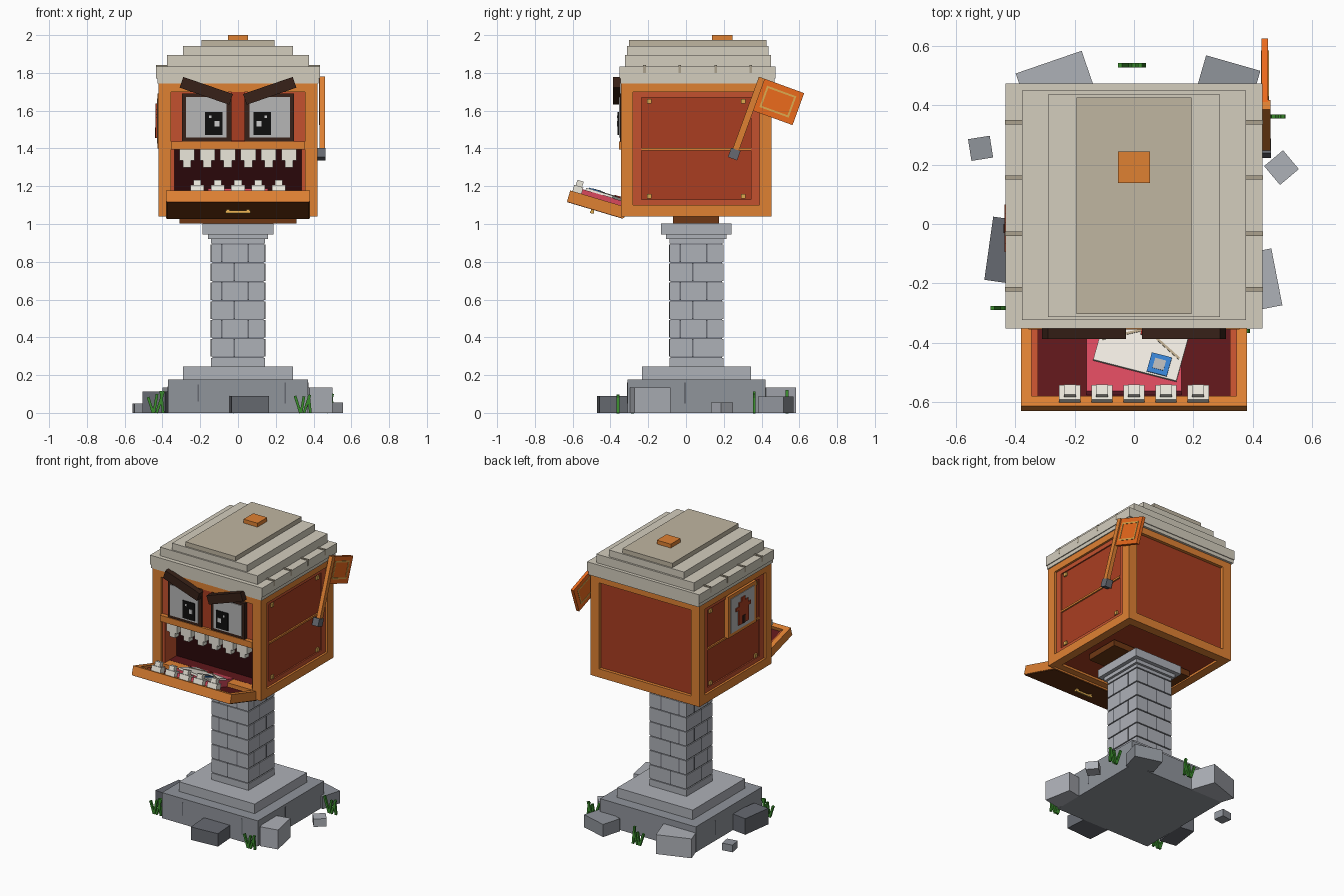
import bpy, bmesh, random
from math import radians
from mathutils import Matrix, Vector

random.seed(4)
HEX = dict(orange="DE8036", red="A84026", rim="C25232", dark_red="5E1D20", maroon="2E1012",
           brown="3A261E", wood="6E3A1A", flag="EC6A22", gold="DDA850", stone="ACAFB6",
           stone_mid="8F939A", stone_dark="666970", mortar="6C6F76", roof="D2CCBC", roof_top="BEB4A0",
           seam="A9A08C", tooth="EAE6DA", eye="B4B4B4", black="161616", white="F2F2F0",
           tongue="D84A5E", paper="EFEAE0", blue="3A80D0", grass="3C8A30", seal="C03028", tan="B8A68A")
MATS = {}


def mat(key):
    if key not in MATS:
        lin = [(int(HEX[key][i:i + 2], 16) / 255) ** 2.2 for i in (0, 2, 4)]
        MATS[key] = bpy.data.materials.new(key)
        MATS[key].diffuse_color = (*lin, 1)
    return MATS[key]


def part(name, color, boxes, M=Matrix(), mirror=False):
    """One object made of boxes given as (x0, x1, y0, y1, z0, z1), optionally mirrored in x."""
    bm = bmesh.new()
    for s in ((1, -1) if mirror else (1,)):
        F = Matrix.Diagonal((s, 1, 1, 1)) @ M
        for x0, x1, y0, y1, z0, z1 in boxes:
            T = Matrix.Translation(((x0 + x1) / 2, (y0 + y1) / 2, (z0 + z1) / 2))
            bmesh.ops.create_cube(bm, size=1, matrix=F @ T @ Matrix.Diagonal((x1 - x0, y1 - y0, z1 - z0, 1)))
    bmesh.ops.recalc_face_normals(bm, faces=bm.faces)
    me = bpy.data.meshes.new(name)
    bm.to_mesh(me)
    bm.free()
    me.materials.append(mat(color))
    ob = bpy.data.objects.new(name, me)
    bpy.context.collection.objects.link(ob)
    return ob


def place(x, y, z, angle=0, axis='Z'):
    return Matrix.Translation((x, y, z)) @ Matrix.Rotation(radians(angle), 4, axis)


def slab(hx, hy, z0, z1, cy=0.055):
    return (-hx, hx, cy - hy, cy + hy, z0, z1)


# Stepped stone base
part("base_slab", "stone_mid", [slab(.37, .365, 0, .178)])
part("base_step", "stone", [slab(.292, .288, .178, .245)])
part("base_cracks", "stone_dark", [(-.215, -.207, -.312, -.3, .06, .15), (.245, .253, -.312, -.3, .05, .16),
                                   (.36, .372, -.01, 0, .05, .16), (-.372, -.36, .2, .21, .04, .14)])

# Brick pillar: mortar core, brick courses, staggered vertical joints
part("pillar_core", "mortar", [slab(.136, .136, .24, .945)])
courses = [slab(.143, .143, .245, .291)]
joints = []
for i in range(7):
    z0 = .298 + i * .1
    z1 = min(z0 + .093, .925)
    courses.append(slab(.143, .143, z0, z1))
    for o in ((-.085, .055) if i % 2 else (-.02,)):
        joints.append((o - .004, o + .004, -.0895, .1995, z0, z1))
        joints.append((-.1445, .1445, .055 + o - .004, .055 + o + .004, z0, z1))
courses.pop()
joints = [j for j in joints if j[4] < .88]
courses.append(slab(.143, .143, .898, .925))
part("pillar_bricks", "stone", courses)
part("pillar_joints", "mortar", joints)
part("pillar_capital", "stone", [slab(.16, .16, .92, .945), slab(.187, .187, .945, 1.003)])
part("mounting_plate", "wood", [(-.31, .31, -.07, .175, 1.003, 1.045)])

# Loose rocks around the base: x, y, turn, width, depth, height
rocks = [(-.26, .465, 19, .235, .17, .135, "stone"), (.315, .475, -16, .19, .14, .088, "stone_mid"),
         (-.43, -.09, -8, .12, .215, .112, "stone_dark"), (.42, -.19, 11, .125, .195, .135, "stone"),
         (.06, -.385, 4, .2, .16, .09, "stone_dark"), (-.517, .255, 9, .074, .074, .05, "stone_mid"),
         (.497, .19, 40, .083, .083, .055, "stone")]
for i, (x, y, a, w, d, h, c) in enumerate(rocks):
    part(f"rock_{i + 1}", c, [(-w / 2, w / 2, -d / 2, d / 2, 0, h)], place(x, y, 0, a))

# Grass tufts of leaning blades
for i, (x, y) in enumerate([(.35, -.36), (-.43, -.283), (.47, .362), (0, .535)]):
    for j, lean in enumerate((-18, 10, 18, -6)):
        h = random.uniform(.085, .125)
        part(f"grass_{i + 1}_{j + 1}", "grass", [(-.007, .007, -.007, .007, 0, h)],
             place(x + (j - 1.5) * .02 - lean * .0006, y, 0, lean, 'Y'))

# Box frame: corner posts and rails
X, Y0, Y1, Z0, Z1 = .42, -.345, .452, 1.04, 1.745
part("frame_posts", "orange", [(.355, X, Y0, -.28, Z0, Z1), (.355, X, .388, Y1, Z0, Z1)], mirror=True)
part("frame_rails", "orange", [(.36, X, -.28, .388, Z0, 1.1), (.36, X, -.28, .388, 1.7, Z1)], mirror=True)
part("frame_cross_rails", "orange", [(-.355, .355, .39, Y1, Z0, 1.1), (-.355, .355, .39, Y1, 1.7, Z1),
                                     (-.355, .355, Y0, -.28, 1.7, Z1), (-.355, .355, Y0, -.28, Z0, 1.1)])

# Wall panels with lighter rims, floor, and inside of the mouth
part("side_panels", "red", [(.35, .396, -.28, .39, 1.08, 1.72)], mirror=True)
part("side_rims", "rim", [(.38, .405, -.28, -.235, 1.1, 1.7), (.38, .405, .343, .388, 1.1, 1.7),
                          (.38, .405, -.235, .343, 1.1, 1.13), (.38, .405, -.235, .343, 1.67, 1.7)], mirror=True)
part("side_strips", "orange", [(.39, .406, -.235, .343, 1.39, 1.403)], mirror=True)
part("side_rivets", "gold", [(.39, .407, y - .012, y + .012, z - .012, z + .012)
                             for y in (-.195, .303) for z in (1.148, 1.65)], mirror=True)
part("back_panel", "red", [(-.36, .36, .38, .43, 1.08, 1.72)])
part("floor_panel", "red", [(-.36, .36, -.28, .39, 1.055, 1.095)])
part("mouth_back", "maroon", [(-.36, .36, -.2, -.18, 1.09, 1.45)])
part("mouth_floor", "dark_red", [(-.355, .355, -.28, -.2, 1.095, 1.101)])
part("mouth_jambs", "rim", [(.335, .356, -.325, -.19, 1.1, 1.41)], mirror=True)

# Face: panel, nose ridge, lip beam
part("face_panel", "rim", [(-.356, .356, -.325, -.19, 1.43, 1.71)])
part("nose_ridge", "red", [(-.035, .035, -.342, -.32, 1.44, 1.7)])
part("upper_lip", "orange", [(-.355, .355, -.355, -.28, 1.395, 1.438)])

# Eyes and slanted brows
part("eye_frames", "brown", [(.035, .297, -.35, -.32, 1.438, 1.69)], mirror=True)
part("eye_plates", "eye", [(.06, .275, -.356, -.34, 1.458, 1.672)], mirror=True)
part("pupils", "black", [(.083, .175, -.363, -.35, 1.47, 1.592)], mirror=True)
part("eye_glints", "white", [(.098, .124, -.366, -.36, 1.515, 1.545), (.14, .153, -.366, -.36, 1.56, 1.574)], mirror=True)
part("brows", "brown", [(-.139, .139, -.02, .02, -.03, .03)], place(.168, -.367, 1.705, -19, 'Y'), mirror=True)

# Upper teeth, each a block with a narrower tip
part("upper_teeth", "tooth", [b for i in range(6) for x in [(i - 2.5) * .108]
                              for b in ((x - .04, x + .04, -.345, -.29, 1.335, 1.396),
                                        (x - .022, x + .022, -.338, -.297, 1.3, 1.335))])

# Open door forming the lower jaw, built flat and tilted about its hinge
J = place(0, -.328, 1.03, -16.6, 'X')
L = -.315
part("jaw_frame", "orange", [(-.38, -.345, L, 0, 0, .06), (.345, .38, L, 0, 0, .06),
                             (-.345, .345, L, L + .035, 0, .06), (-.345, .345, -.03, 0, 0, .045)], J)
part("jaw_panel", "wood", [(-.375, .375, L + .004, -.005, -.004, .02)], J)
part("jaw_inner_rim", "rim", [(-.345, -.323, L + .035, -.03, .02, .045), (.323, .345, L + .035, -.03, .02, .045)], J)
part("jaw_lining", "dark_red", [(-.323, .323, L + .035, -.03, .02, .036)], J)
part("jaw_handle", "gold", [(-.065, .065, -.182, -.162, -.024, -.012), (-.06, -.045, -.18, -.164, -.014, 0),
                            (.045, .06, -.18, -.164, -.014, 0)], J)
part("tongue", "tongue", [(-.16, .16, -.27, .03, .03, .085)], J)
part("lower_teeth", "tooth", [b for i in range(5) for x in [(i - 2) * .108]
                              for b in ((x - .036, x + .036, L + .012, L + .062, .055, .095),
                                        (x - .02, x + .02, L + .02, L + .055, .095, .125))], J)

# Letter lying on the tongue
E = J @ place(.02, -.135, .085, -15)
part("letter", "paper", [(-.145, .145, -.068, .085, 0, .013)], E)
for s in (1, -1):
    part("letter_fold_" + ("right" if s > 0 else "left"), "tan", [(-.075, .075, -.004, .004, .012, .016)],
         E @ place(s * .068, .045, 0, s * -28))
part("letter_seal", "seal", [(-.014, .014, .058, .086, .012, .02)], E)
part("stamp", "blue", [(.04, .11, -.062, .006, .012, .018)], E)
part("stamp_centre", "eye", [(.056, .094, -.046, -.01, .017, .02)], E)

# Stepped roof with tile seams and a cap block
part("roof_eave", "roof", [(-.427, .427, -.348, .468, 1.745, 1.77), (-.433, .433, -.352, .473, 1.77, 1.835)])
part("roof_steps", "roof", [(-.377, .377, -.323, .45, 1.835, 1.895), (-.29, .29, -.313, .437, 1.895, 1.942)])
part("roof_ridge", "roof_top", [(-.193, .193, -.303, .427, 1.942, 1.973)])
part("roof_seams", "seam", [(.375, .434, y - .007, y + .007, 1.8, 1.841) for y in (-.22, -.033, .157, .343)], mirror=True)
part("roof_cap", "orange", [(-.054, .054, .138, .245, 1.97, 2.0)])

# Signal flag on the right side
G = place(0, .255, 1.37, -20, 'X')
part("flag_pivot", "stone_dark", [(.415, .462, -.026, .026, -.026, .026)], G)
part("flag_arm", "orange", [(.432, .46, -.017, .017, .02, .43)], G)
part("flag_plate", "flag", [(.43, .452, .01, .238, .25, .43)], G)
part("flag_border", "gold", [(.428, .455, .04, .205, .28, .29), (.428, .455, .04, .205, .39, .4),
                             (.428, .455, .04, .05, .29, .39), (.428, .455, .195, .205, .29, .39)], G)

# Plaque with a small house emblem on the left side
part("plaque_frame", "orange", [(-.425, -.39, -.17, .14, 1.4, 1.69)])
part("plaque_plate", "eye", [(-.429, -.42, -.145, .115, 1.425, 1.665)])
part("emblem_house", "red", [(-.436, -.425, -.07, .04, 1.455, 1.56), (-.436, -.425, -.095, .065, 1.56, 1.583),
                             (-.436, -.425, -.065, .035, 1.583, 1.61), (-.436, -.425, -.035, .005, 1.61, 1.637)])
part("emblem_door", "brown", [(-.439, -.43, -.03, 0, 1.455, 1.51)])
